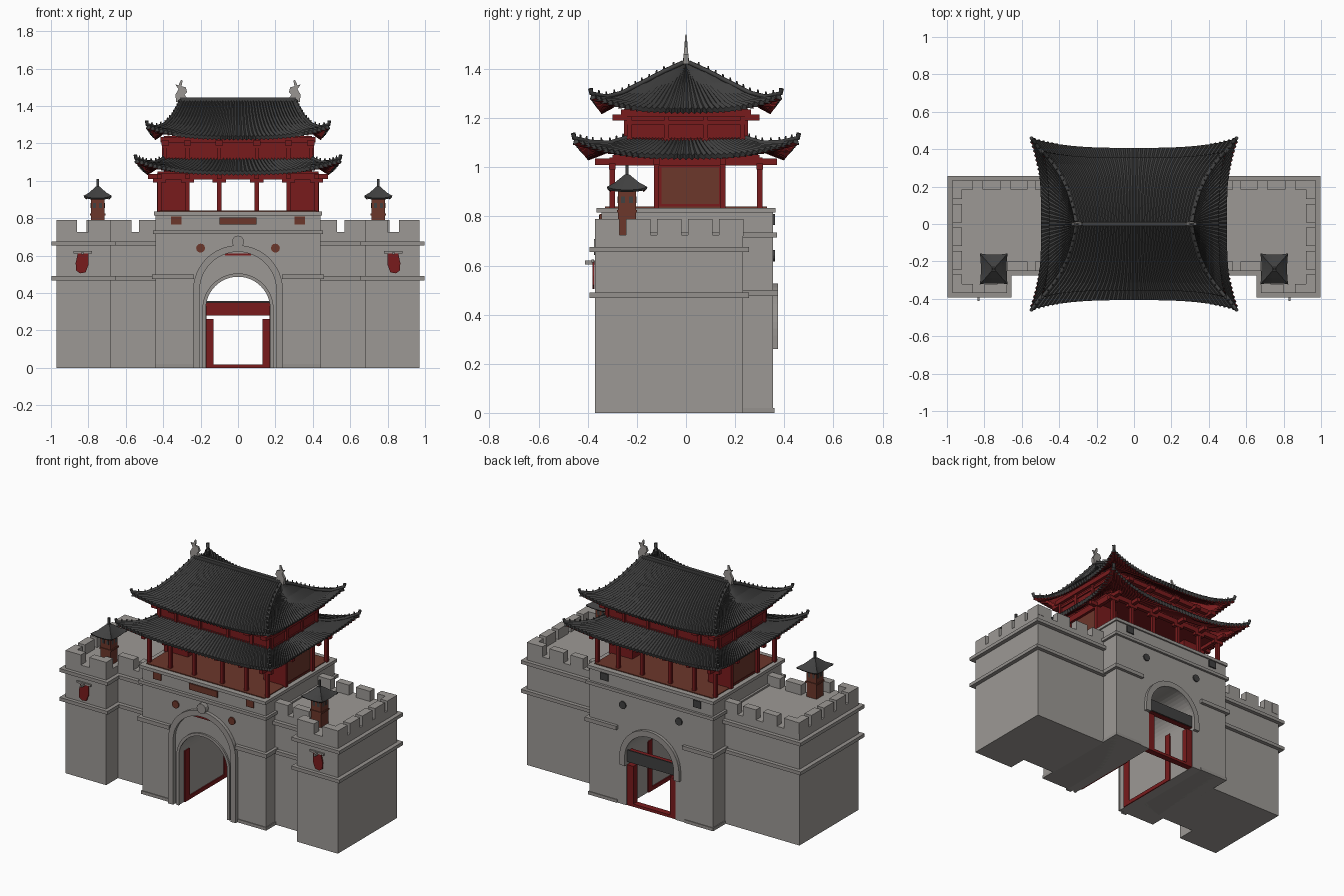
import bpy, bmesh, math
from mathutils import Matrix, Vector

if "Cube" in bpy.data.objects:
    bpy.data.objects.remove(bpy.data.objects["Cube"])


def material(name, rgb):
    m = bpy.data.materials.new(name)
    m.use_nodes = True
    m.diffuse_color = (*rgb, 1)
    m.node_tree.nodes["Principled BSDF"].inputs["Base Color"].default_value = (*rgb, 1)
    return m


STONE = material("grey stone", (.335, .318, .3))
TRIM = material("trim stone", (.3, .285, .27))
RED = material("red lacquer", (.19, .011, .012))
BROWN = material("brown wood", (.15, .038, .024))
TILE = material("dark tile", (.053, .053, .053))
SIDES = (-1, 1)


def add(name, bm, *mats):
    me = bpy.data.meshes.new(name)
    bm.to_mesh(me)
    bm.free()
    ob = bpy.data.objects.new(name, me)
    bpy.context.scene.collection.objects.link(ob)
    for m in mats:
        me.materials.append(m)
    return ob


def boxes(name, mat, *spans):
    """Spans are (x0, x1, y0, y1, z0, z1)."""
    bm = bmesh.new()
    for x0, x1, y0, y1, z0, z1 in spans:
        mid = Matrix.Translation(((x0 + x1) / 2, (y0 + y1) / 2, (z0 + z1) / 2))
        size = Matrix.Diagonal((abs(x1 - x0), abs(y1 - y0), z1 - z0, 1))
        bmesh.ops.create_cube(bm, size=1, matrix=mid @ size)
    return add(name, bm, mat)


def mirrored(spans):
    return [(s * a, s * b, *rest) for s in SIDES for a, b, *rest in spans]


def prism(name, mat, pts, y0, y1):
    """Extrude an x-z outline from y0 to y1."""
    bm = bmesh.new()
    face = bm.faces.new([bm.verts.new((x, y0, z)) for x, z in pts])
    ext = bmesh.ops.extrude_face_region(bm, geom=[face])
    moved = [v for v in ext["geom"] if isinstance(v, bmesh.types.BMVert)]
    bmesh.ops.translate(bm, verts=moved, vec=(0, y1 - y0, 0))
    bmesh.ops.recalc_face_normals(bm, faces=bm.faces)
    return add(name, bm, mat)


def arc(r, zc, n=24):
    return [(-r * math.cos(math.pi * i / n), zc + r * math.sin(math.pi * i / n)) for i in range(n + 1)]


def arch_band(name, r0, r1, zc, foot, y0, y1):
    outer, inner = arc(r1, zc), arc(r0, zc)
    prism(name, TRIM, [(-r1, foot), *outer, (r1, foot), (r0, foot), *inner[::-1], (-r0, foot)], y0, y1)


def disc(name, mat, x, z, r, y0, y1, n=12):
    pts = [(x + r * math.cos(math.tau * i / n), z + r * math.sin(math.tau * i / n)) for i in range(n)]
    prism(name, mat, pts, y0, y1)


def roof(name, centre, rings, sag, lift, counts, rib, thick):
    """Curved hip roof from rings (half x, half y, z, corner weight), eave first."""
    bm = bmesh.new()
    cx, cy = centre
    loops = []
    for hx, hy, z, w in rings:
        loop = []
        for k in range(4):
            n = counts[k % 2]
            for i in range(n):
                u = 2 * i / n - 1
                c = abs(u) ** 3
                a, b = (hx, hy) if k % 2 == 0 else (hy, hx)
                along, out = a * u, b - sag * w * (1 - c)
                x, y = [(along, -out), (out, along), (-along, out), (-out, -along)][k]
                loop.append(bm.verts.new((cx + x, cy + y, z + lift * w * c + rib * (i % 2))))
        loops.append(loop)
    for a, b in zip(loops, loops[1:]):
        for i in range(len(a)):
            j = (i + 1) % len(a)
            bm.faces.new((a[i], a[j], b[j], b[i]))
    bm.faces.new(loops[-1])
    ob = add(name, bm, TILE, RED)
    mod = ob.modifiers.new("eave thickness", "SOLIDIFY")
    mod.thickness, mod.offset, mod.material_offset = thick, -1, 1


def hips(name, rings, lift, curl):
    """Round hip ridges with a curled tip and a row of small finials."""
    bm = bmesh.new()
    cu = bpy.data.curves.new(name, "CURVE")
    cu.dimensions, cu.bevel_depth, cu.bevel_resolution, cu.use_fill_caps = "3D", .01, 1, True
    cu.materials.append(TILE)
    for sx in SIDES:
        for sy in SIDES:
            pts = [Vector((sx * a, sy * b, z + lift * w + .006)) for a, b, z, w in rings]
            tip = pts[0] + Vector((sx * .004, sy * .004, curl))
            sp = cu.splines.new("POLY")
            sp.points.add(len(pts))
            for p, co in zip(sp.points, [tip] + pts):
                p.co = (*co, 1)
            for a, b in zip(pts, pts[1:]):
                steps = max(2, round((b - a).length / .035))
                for i in range(steps):
                    p = a.lerp(b, i / steps) + Vector((0, 0, .012))
                    bmesh.ops.create_cone(bm, cap_ends=True, segments=5, radius1=.006, radius2=.003,
                                          depth=.018, matrix=Matrix.Translation(p))
    bpy.context.scene.collection.objects.link(bpy.data.objects.new(name, cu))
    add(name + "_finials", bm, TILE)


# Gate block with its arched passage
FRONT, BACK = -.345, .355
prism("gate_block", STONE, [(-.44, 0), (-.175, 0), *arc(.175, .315), (.175, 0), (.44, 0), (.44, .82), (-.44, .82)],
      FRONT, BACK)
boxes("gate_deck", STONE, (-.45, .45, -.365, .365, .815, .835))
boxes("gate_cornice", TRIM, (-.455, .455, -.365, .37, .715, .735))
boxes("gate_string_course", TRIM, *mirrored([(.235, .46, -.368, .375, .475, .5)]))
boxes("gate_plinth", TRIM, *mirrored([(.24, .445, -.35, .36, 0, .02)]))
arch_band("front_hood", .205, .24, .415, 0, -.368, FRONT)
arch_band("front_inner_band", .172, .19, .315, 0, -.356, FRONT)
arch_band("back_hood", .175, .212, .315, .26, .35, .375)
boxes("arch_crest", RED, (-.07, .07, -.352, FRONT, .6, .612))

# Passage frame, lintel and the framed leaves folded against the walls
boxes("door_frame", RED, *mirrored([(.13, .175, .31, .35, 0, .26)]), (-.175, .175, .31, .35, 0, .018))
prism("door_lintel", RED, [(-.18, .28), (.18, .28), (.17, .35), (-.17, .35)], .31, .348)
boxes("lintel_back", TILE, (-.17, .17, .348, .356, .282, .358))
boxes("leaf_frames", RED, *mirrored([(.168, .176, -.3, -.25, 0, .33), (.168, .176, .1, .14, 0, .33),
                                     (.168, .176, -.3, .14, 0, .025)]))

# Wing walls and forward towers
boxes("wing_walls", STONE, *mirrored([(.44, .97, -.25, .232, 0, .725), (.68, .97, -.37, 0, 0, .725)]))
courses = []
for z in (.468, .654):
    courses += [(.44, .997, -.275, .257, z, z + .022), (.655, .997, -.393, 0, z, z + .022)]
boxes("wing_string_courses", TRIM, *mirrored(courses))
merlons = [(.92, .97, -.37 + .126 * i, -.27 + .126 * i, .72, .79) for i in range(5)]
merlons += [(a, b, -.37, -.32, .72, .79) for a, b in ((.86, .97), (.68, .8))]
for a, b in ((.57, .68), (.44, .53)):
    merlons.append((a, b, -.25, -.2, .72, .79))
for a, b in ((.86, .97), (.71, .81), (.57, .66), (.44, .53)):
    merlons.append((a, b, .185, .232, .72, .79))
merlons.append((.68, .73, -.37, -.3, .72, .79))
boxes("battlements", STONE, *mirrored(merlons))

# Lookout turrets
for s in SIDES:
    side = "left" if s > 0 else "right"
    x, y = s * .75, -.24
    boxes(side + "_turret", BROWN, (x - .036, x + .036, y - .036, y + .036, .72, .92))
    boxes(side + "_turret_sill", BROWN, (x - .041, x + .041, y - .041, y + .041, .815, .825))
    panes = []
    for d in (-.016, .016):
        panes += [(x + d - .008, x + d + .008, y - .038, y + .038, .855, .88),
                  (x - .038, x + .038, y + d - .008, y + d + .008, .855, .88)]
    boxes(side + "_turret_windows", TILE, *panes)
    roof(side + "_turret_roof", (x, y), [(.075, .083, .908, 1), (.045, .05, .935, .2), (.01, .01, .97, 0)],
         .006, .012, (8, 8), 0, .012)
    boxes(side + "_turret_finial", TILE, (x - .006, x + .006, y - .006, y + .006, .965, 1.01))
    # Hanging banner on its bracket
    boxes(side + "_banner_pole", TRIM, (s * .78, s * .88, -.385, -.375, .612, .624),
          (s * .825, s * .837, -.412, -.37, .605, .62))
    prism(side + "_banner", RED, [(s * px, pz) for px, pz in
          ((.8, .61), (.855, .62), (.868, .56), (.865, .52), (.845, .505), (.815, .51), (.8, .55))], -.38, -.372)
    # Square plates and round medallions on both faces
    for face, mat, y0, y1 in (("front", BROWN, -.353, FRONT), ("back", TILE, BACK, .363)):
        boxes(f"{side}_{face}_plate", mat, (s * .33 - .027, s * .33 + .027, y0, y1, .765, .81))
        disc(f"{side}_{face}_medallion", mat, s * .2, .64, .024, y0, y1)
boxes("name_board", BROWN, (-.1, .1, -.354, FRONT, .765, .805))
disc("keystone_boss", TRIM, 0, .675, .032, -.375, FRONT)

# Lower storey: columns, end rooms, beams and brackets
boxes("pavilion_floor", BROWN, (-.42, .42, -.33, .33, .83, .84))
columns, brackets = [], []
for x in (.1, .27, .42):
    for y in (-.3, .3):
        columns.append((x - .011, x + .011, y - .011, y + .011, .83, 1.04))
        brackets += [(x - .035, x + .035, y - .013, y + .013, .99, 1.015),
                     (x - .012, x + .012, y, y + math.copysign(.07, y), 1.01, 1.035)]
for y in (-.12, .15):
    columns.append((.41, .434, y - .011, y + .011, .83, 1.04))
    brackets.append((.42, .48, y - .012, y + .012, 1.01, 1.035))
boxes("columns", RED, *mirrored(columns))
boxes("column_brackets", RED, *mirrored(brackets))
boxes("end_rooms", RED, *mirrored([(.27, .415, -.125, .16, .83, 1.04)]))
boxes("end_room_panels", BROWN, *mirrored([(.415, .42, -.1, .135, .85, 1.0)]))
boxes("lower_beams", RED, (-.43, .43, -.312, -.288, 1.008, 1.04), (-.43, .43, .288, .312, 1.008, 1.04),
      *mirrored([(.408, .432, -.3, .3, 1.008, 1.04)]), (-.43, .43, -.3, .3, 1.03, 1.05))

# Upper storey with rails, posts and bracket tiers
boxes("upper_storey", RED, (-.395, .395, -.24, .24, 1.04, 1.24))
boxes("upper_rails", RED, (-.403, .403, -.248, .248, 1.105, 1.12), (-.403, .403, -.248, .248, 1.175, 1.19),
      (-.415, .415, -.265, .265, 1.205, 1.235))
posts = [(x - .01, x + .01, s * .24, s * .252, 1.08, 1.22) for x in (.1, .27, .39) for s in SIDES]
posts += [(x - .02, x + .02, s * .24, s * .3, 1.19, 1.215) for x in (.1, .27, .39) for s in SIDES]
posts += [(.39, .407, y - .01, y + .01, 1.08, 1.22) for y in (-.23, -.08, .08, .23)]
boxes("upper_posts", RED, *mirrored(posts))

# Tiled roofs
lower = [(.545, .455, 1.048, 1), (.49, .38, 1.066, .45), (.44, .31, 1.088, .1), (.385, .23, 1.118, 0)]
upper = [(.485, .385, 1.235, 1), (.435, .325, 1.257, .4), (.39, .26, 1.293, .08), (.352, .18, 1.338, 0),
         (.325, .09, 1.385, 0), (.31, .012, 1.42, 0)]
roof("lower_roof", (0, 0), lower, .048, .065, (92, 76), .009, .022)
roof("upper_roof", (0, 0), upper, .03, .06, (84, 66), .009, .022)
hips("lower_hips", lower, .065, .02)
hips("upper_hips", upper, .06, .02)
boxes("main_ridge", TILE, (-.31, .31, -.012, .012, 1.4, 1.445))

# Ridge-end fish-tail ornaments
tail = [(.265, 1.43), (.33, 1.42), (.335, 1.46), (.318, 1.49), (.335, 1.515), (.318, 1.51), (.305, 1.54),
        (.296, 1.535), (.302, 1.505), (.28, 1.5), (.272, 1.475), (.285, 1.46)]
for s in SIDES:
    ob = prism(("left" if s > 0 else "right") + "_ridge_ornament", TRIM, [(s * x, z) for x, z in tail], -.012, .012)
    for v in ob.data.vertices:
        v.co.y *= 1 - max(0, v.co.z - 1.43) * 7
